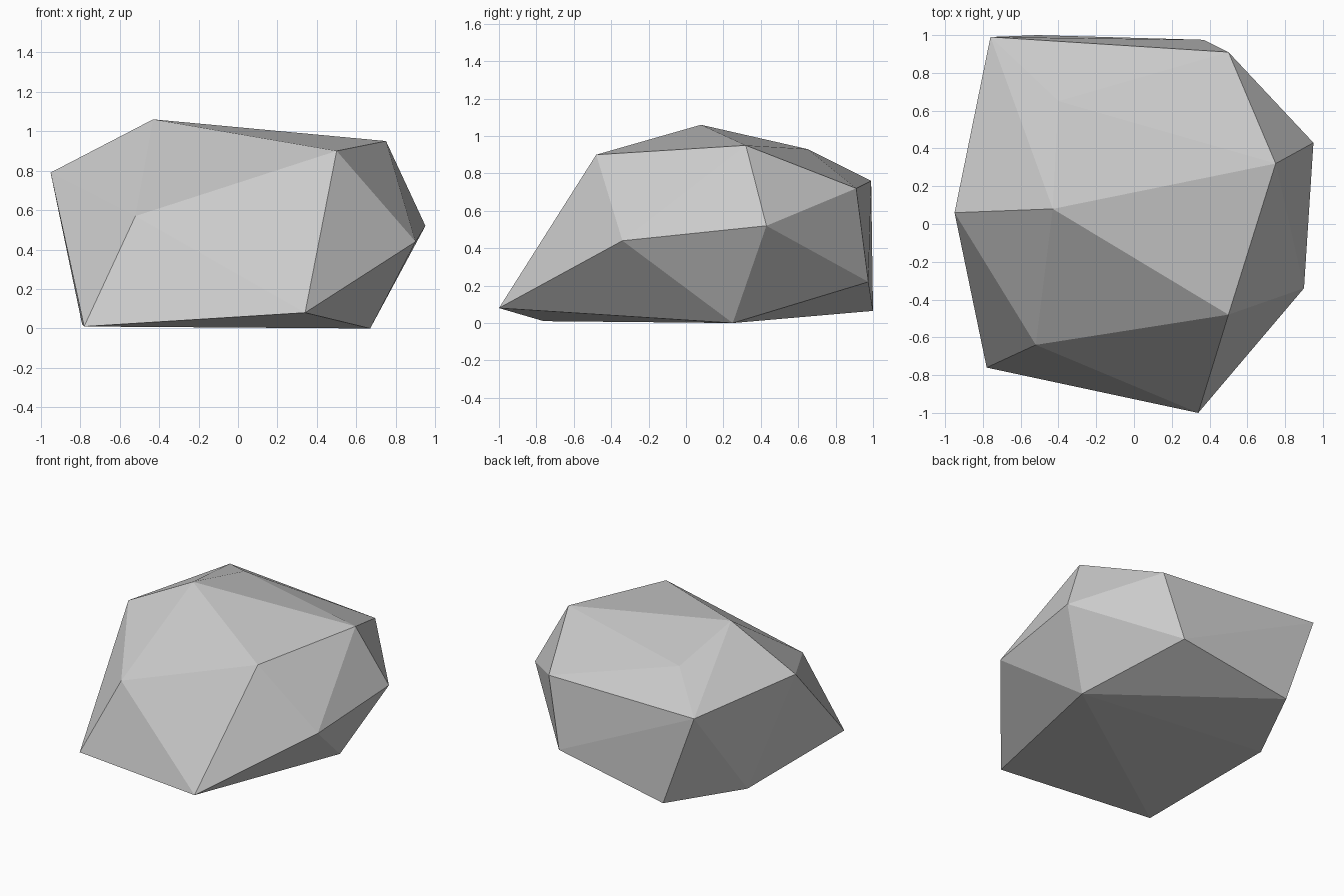
import bpy
import bmesh
import math

# Remove the default cube
cube = bpy.data.objects.get("Cube")
if cube:
    bpy.data.objects.remove(cube, do_unlink=True)

# Plain grey stone
stone = bpy.data.materials.new("grey stone")
stone.use_nodes = True
colour = (0.6, 0.6, 0.6, 1)
stone.diffuse_color = colour
stone.node_tree.nodes["Principled BSDF"].inputs["Base Color"].default_value = colour

# Corners of the boulder, from the crown down to the base
crown = [(-.43, .08, 1.06), (.5, -.48, .9), (.75, .32, .95), (-.4, .65, .93)]
shoulder = [(-.95, .06, .79), (-.52, -.64, .57), (.9, -.34, .44),
            (.95, .43, .52), (.5, .91, .72), (-.76, .99, .76)]
base = [(-.78, -.76, .01), (.34, -1, .08), (.67, .25, 0),
        (.37, .975, .22), (-.51, 1, .065), (-.79, .4, .02)]

# Wrap the corners in a faceted convex shell and merge nearly flat triangles
bm = bmesh.new()
for corner in crown + shoulder + base:
    bm.verts.new(corner)
bmesh.ops.convex_hull(bm, input=bm.verts)
bmesh.ops.dissolve_limit(bm, angle_limit=math.radians(3),
                         verts=bm.verts, edges=bm.edges)
bmesh.ops.recalc_face_normals(bm, faces=bm.faces)
mesh = bpy.data.meshes.new("boulder")
bm.to_mesh(mesh)
bm.free()
mesh.materials.append(stone)
boulder = bpy.data.objects.new("boulder", mesh)
bpy.context.collection.objects.link(boulder)
